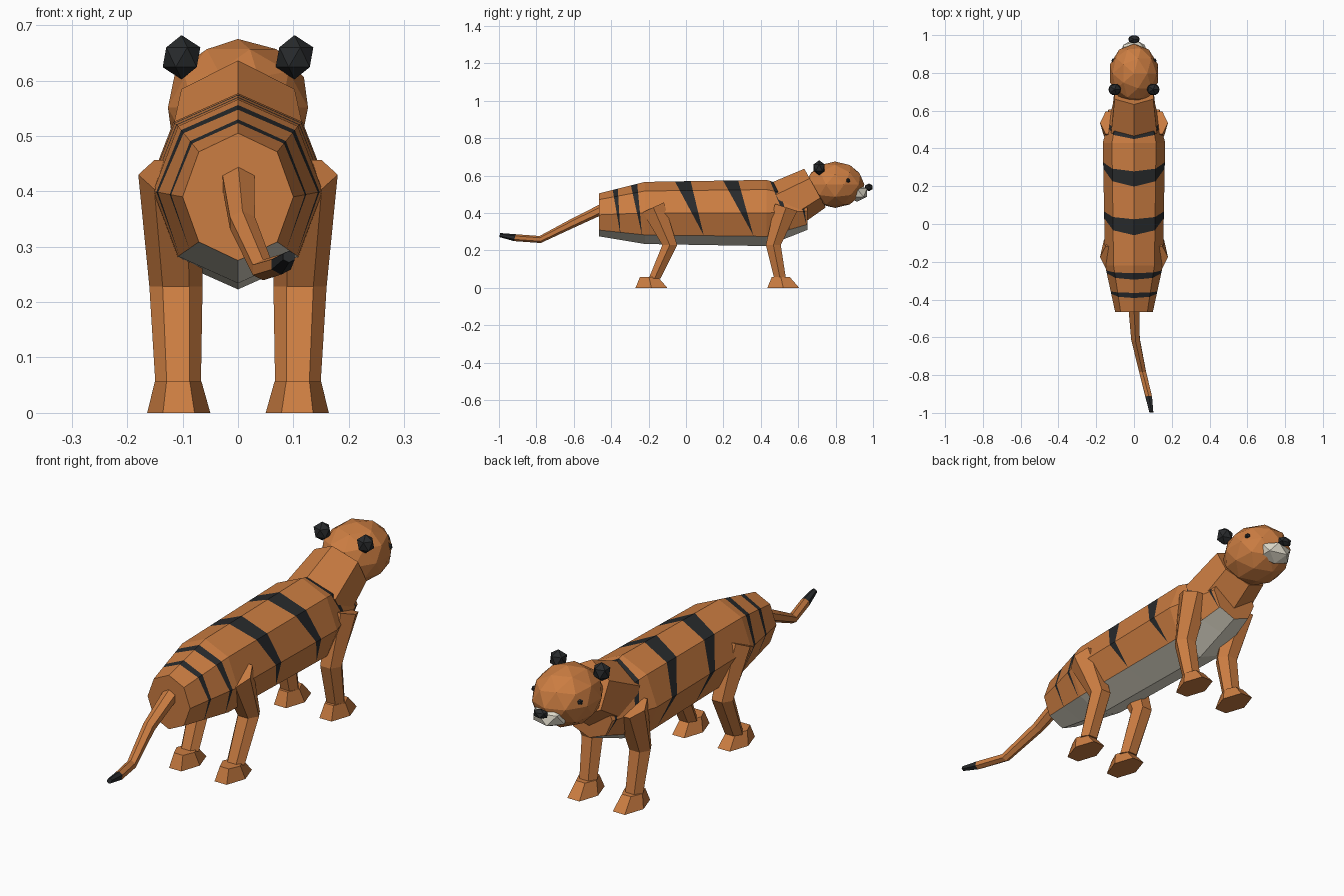
import bpy, bmesh, math
from mathutils import Vector, Matrix

if "Cube" in bpy.data.objects:
    bpy.data.objects.remove(bpy.data.objects["Cube"])


def material(name, rgb):
    m = bpy.data.materials.new(name)
    m.diffuse_color = (*rgb, 1)
    m.use_nodes = True
    m.node_tree.nodes["Principled BSDF"].inputs["Base Color"].default_value = m.diffuse_color
    return m


ORANGE = material("orange fur", (0.60, 0.205, 0.054))
DARK = material("dark fur", (0.021, 0.023, 0.025))
CREAM = material("cream fur", (0.73, 0.69, 0.58))


def finish(name, bm, *mats):
    bmesh.ops.recalc_face_normals(bm, faces=bm.faces[:])
    me = bpy.data.meshes.new(name)
    bm.to_mesh(me)
    bm.free()
    for m in mats:
        me.materials.append(m)
    ob = bpy.data.objects.new(name, me)
    bpy.context.collection.objects.link(ob)
    return ob


def loft(rings, n):
    """Capped tube. Each ring: centre, x radius, other radius, tilt in degrees about x."""
    bm = bmesh.new()
    loops = []
    for c, rx, rv, tilt in rings:
        t = math.radians(tilt)
        u, v = Vector((rx, 0, 0)), Vector((0, math.cos(t), math.sin(t))) * rv
        angles = [2 * math.pi * k / n for k in range(n)]
        if tilt > 60:  # upright rings get a vertex at the top
            angles = [a + math.pi / 2 for a in angles]
        loops.append([bm.verts.new(Vector(c) + u * math.cos(a) + v * math.sin(a)) for a in angles])
    for a, b in zip(loops, loops[1:]):
        for k in range(n):
            j = (k + 1) % n
            bm.faces.new((a[k], a[j], b[j], b[k]))
    bm.faces.new(loops[0])
    bm.faces.new(loops[-1])
    return bm


def ball(name, centre, radii, mat, sub=1):
    bm = bmesh.new()
    bmesh.ops.create_icosphere(bm, subdivisions=sub, radius=1,
                               matrix=Matrix.Translation(centre) @ Matrix.Diagonal((*radii, 1)))
    return finish(name, bm, mat)


# Body: octagonal loft with cream underside
body = loft([((0, -0.465, 0.39), 0.10, 0.115, 90),
             ((0, -0.22, 0.40), 0.153, 0.166, 90),
             ((0, 0.43, 0.40), 0.165, 0.177, 90),
             ((0, 0.65, 0.41), 0.108, 0.10, 90)], 8)
bmesh.ops.recalc_face_normals(body, faces=body.faces[:])
for f in body.faces:
    if f.normal.z < -0.6 and abs(f.normal.y) < 0.7:
        f.material_index = 2

# Wedge stripes: rear y and front y at the back line, tip y and z
stripes = [(-0.40, -0.367, -0.35, 0.28), (-0.30, -0.262, -0.235, 0.28),
           (-0.06, 0.025, 0.095, 0.28), (0.20, 0.28, 0.36, 0.28),
           (0.45, 0.49, 0.56, 0.30), (0.585, 0.615, 0.645, 0.33)]
for y0, y1, yt, zt in stripes:
    tip = Vector((0, yt, zt))
    planes = []
    for y in (y0, y1):
        d = Vector((0, y, 0.57)) - tip
        no = Vector((0, d.z, -d.y)).normalized()  # points to +y
        planes.append(no)
        bmesh.ops.bisect_plane(body, geom=body.verts[:] + body.edges[:] + body.faces[:],
                               plane_co=tip, plane_no=no, dist=1e-5)
    for f in body.faces:
        c = f.calc_center_median() - tip
        if f.material_index == 0 and c.dot(planes[0]) > 1e-4 and c.dot(planes[1]) < -1e-4:
            f.material_index = 1
finish("body", body, ORANGE, DARK, CREAM)

# Neck
finish("neck", loft([((0, 0.515, 0.436), 0.14, 0.14, 119),
                     ((0, 0.69, 0.533), 0.118, 0.118, 119)], 6), ORANGE)

# Head
ball("head", (0, 0.797, 0.551), (0.133, 0.157, 0.124), ORANGE, 2)
ball("muzzle", (0, 0.915, 0.508), (0.077, 0.063, 0.048), CREAM)
ball("nose", (0, 0.978, 0.537), (0.034, 0.024, 0.021), DARK)
for s, side in ((-1, "left"), (1, "right")):
    ball(side + "_ear", (0.102 * s, 0.712, 0.642), (0.038, 0.035, 0.04), DARK)
    ball(side + "_eye", (0.107 * s, 0.866, 0.573), (0.013, 0.013, 0.013), DARK)

# Legs: hip, knee and ankle positions (y), hip tilt, foot centre
for part, hip, knee, ankle, tilt, foot in (("front", 0.535, 0.467, 0.503, -18, 0.52),
                                           ("back", -0.175, -0.087, -0.168, 25, -0.185)):
    for s, side in ((-1, "left"), (1, "right")):
        finish(f"{part}_{side}_leg", loft([
            ((0.122 * s, hip, 0.43), 0.058, 0.072, tilt),
            ((0.112 * s, knee, 0.228), 0.048, 0.046, 0),
            ((0.108 * s, ankle, 0.05), 0.041, 0.036, 0)], 6), ORANGE)
        finish(f"{part}_{side}_foot", loft([
            ((0.107 * s, foot, 0), 0.057, 0.098, 0),
            ((0.108 * s, foot - 0.013, 0.057), 0.042, 0.056, 0)], 6), ORANGE)

# Tail with a dark end
tail = loft([((0, -0.44, 0.425), 0.034, 0.028, 115),
             ((0.008, -0.61, 0.343), 0.026, 0.024, 115),
             ((0.045, -0.78, 0.258), 0.021, 0.019, 100),
             ((0.078, -0.915, 0.268), 0.020, 0.019, 75),
             ((0.092, -0.996, 0.282), 0.012, 0.011, 75)], 6)
for f in tail.faces:
    if f.calc_center_median().y < -0.92:
        f.material_index = 1
finish("tail", tail, ORANGE, DARK)
